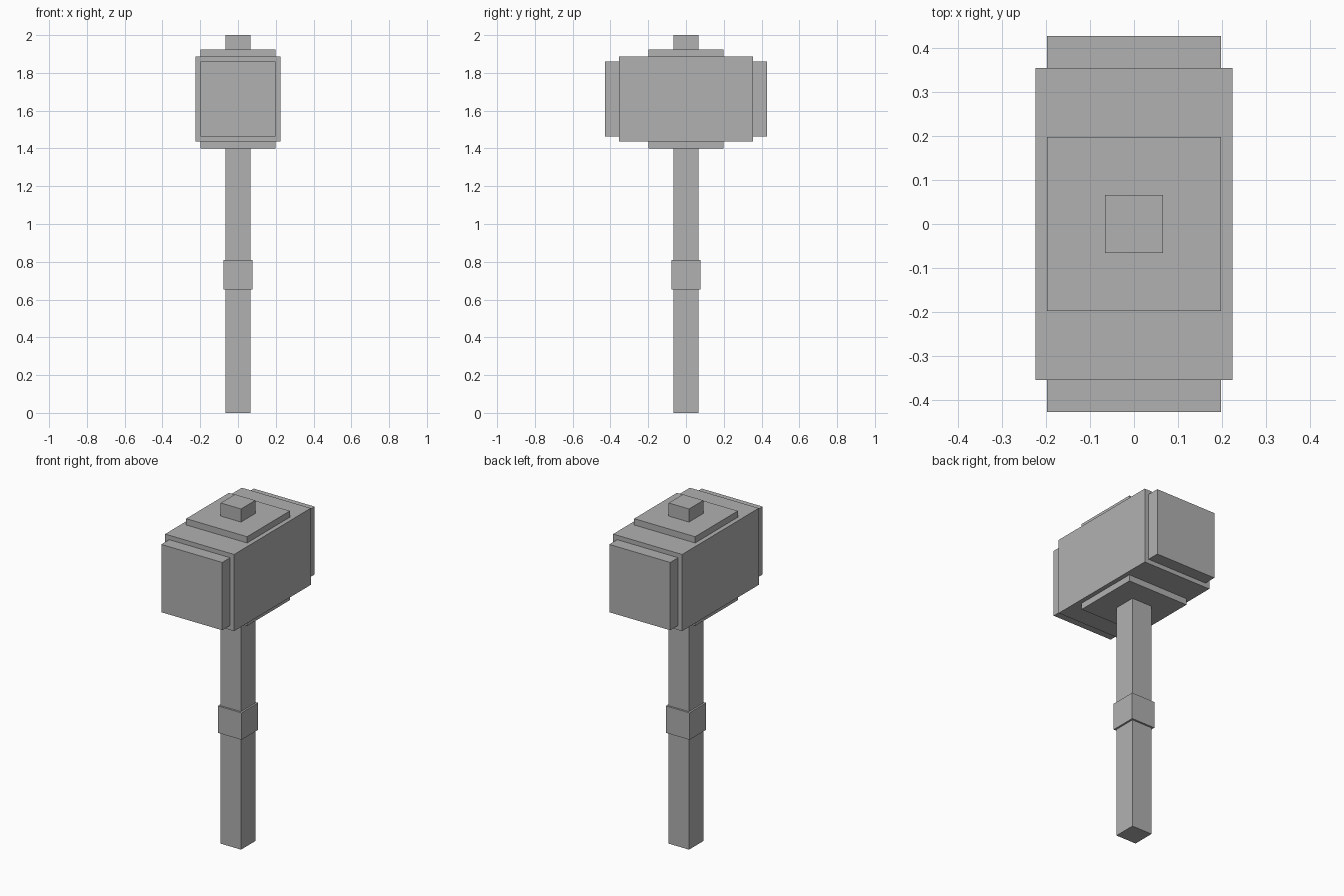
import bpy

cube = bpy.data.objects.get("Cube")
if cube:
    bpy.data.objects.remove(cube, do_unlink=True)

# Single flat grey
grey = bpy.data.materials.new("grey")
grey.use_nodes = True
colour = (0.44, 0.44, 0.44, 1.0)
grey.diffuse_color = colour
grey.node_tree.nodes["Principled BSDF"].inputs["Base Color"].default_value = colour


def box(name, half_x, half_y, z0, z1):
    """Axis-aligned block centred on the handle axis."""
    bpy.ops.mesh.primitive_cube_add(size=1, location=(0, 0, (z0 + z1) / 2))
    obj = bpy.context.object
    obj.name = name
    obj.scale = (2 * half_x, 2 * half_y, z1 - z0)
    bpy.ops.object.transform_apply(location=False, rotation=False, scale=True)
    obj.data.materials.append(grey)
    return obj


# Handle runs right through the head and pokes out on top
box("handle", 0.066, 0.066, 0.0, 2.0)
box("grip_collar", 0.077, 0.077, 0.652, 0.81)

# Head block, with a core forming both striking faces
# and a band forming the top and bottom plates
box("head", 0.224, 0.356, 1.436, 1.886)
box("striking_faces", 0.198, 0.429, 1.462, 1.86)
box("top_and_bottom_plates", 0.198, 0.198, 1.399, 1.923)
